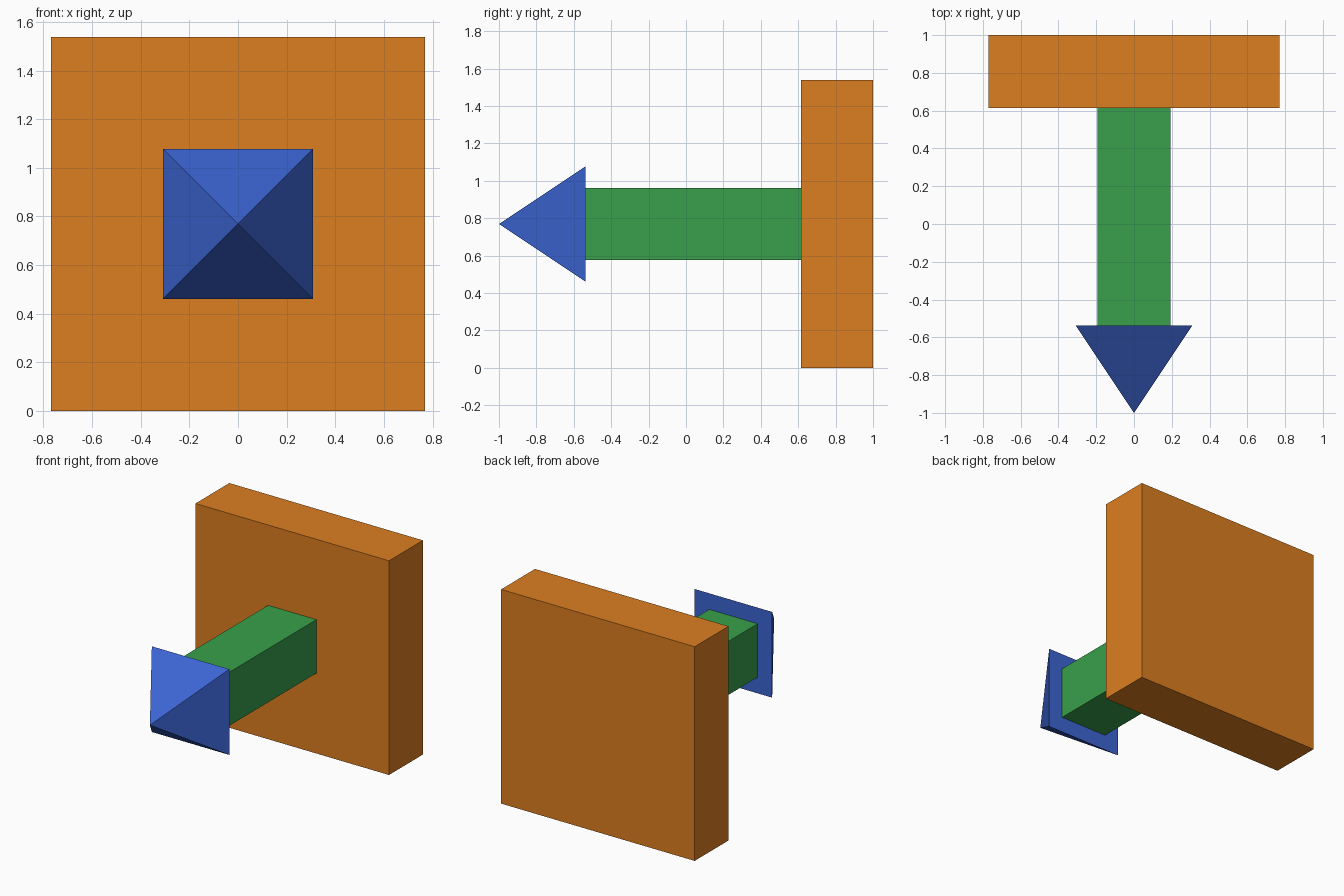
import bpy, bmesh
from math import pi, sqrt
from mathutils import Matrix

if "Cube" in bpy.data.objects:
    bpy.data.objects.remove(bpy.data.objects["Cube"])

U = 2 / 5.2          # one slab thickness
AXIS_Z = 2 * U       # height of the central axis


def finish(name, bm, color):
    mesh = bpy.data.meshes.new(name)
    bm.to_mesh(mesh)
    bm.free()
    mat = bpy.data.materials.new(name + "_color")
    mat.diffuse_color = (*color, 1)
    mat.use_nodes = True
    mat.node_tree.nodes["Principled BSDF"].inputs["Base Color"].default_value = mat.diffuse_color
    mesh.materials.append(mat)
    obj = bpy.data.objects.new(name, mesh)
    bpy.context.collection.objects.link(obj)


def box(name, width, y0, y1, color):
    bm = bmesh.new()
    place = Matrix.Translation((0, (y0 + y1) / 2, AXIS_Z))
    bmesh.ops.create_cube(bm, size=1, matrix=place @ Matrix.Diagonal((width, y1 - y0, width, 1)))
    finish(name, bm, color)


# Square back slab and the shaft in front of it
box("back_slab", 4 * U, 1 - U, 1, (0.72, 0.21, 0.015))
box("shaft", U, 1 - 4 * U, 1 - U, (0.04, 0.35, 0.07))

# Four-sided pyramid tip pointing forward
depth = 1.2 * U
bm = bmesh.new()
place = (Matrix.Translation((0, -1 + depth / 2, AXIS_Z))
         @ Matrix.Rotation(pi / 2, 4, "X") @ Matrix.Rotation(pi / 4, 4, "Z"))
bmesh.ops.create_cone(bm, cap_ends=True, segments=4, radius1=0.8 * U * sqrt(2),
                      radius2=0, depth=depth, matrix=place)
bmesh.ops.remove_doubles(bm, verts=bm.verts, dist=1e-5)
finish("pyramid_tip", bm, (0.045, 0.13, 0.65))
